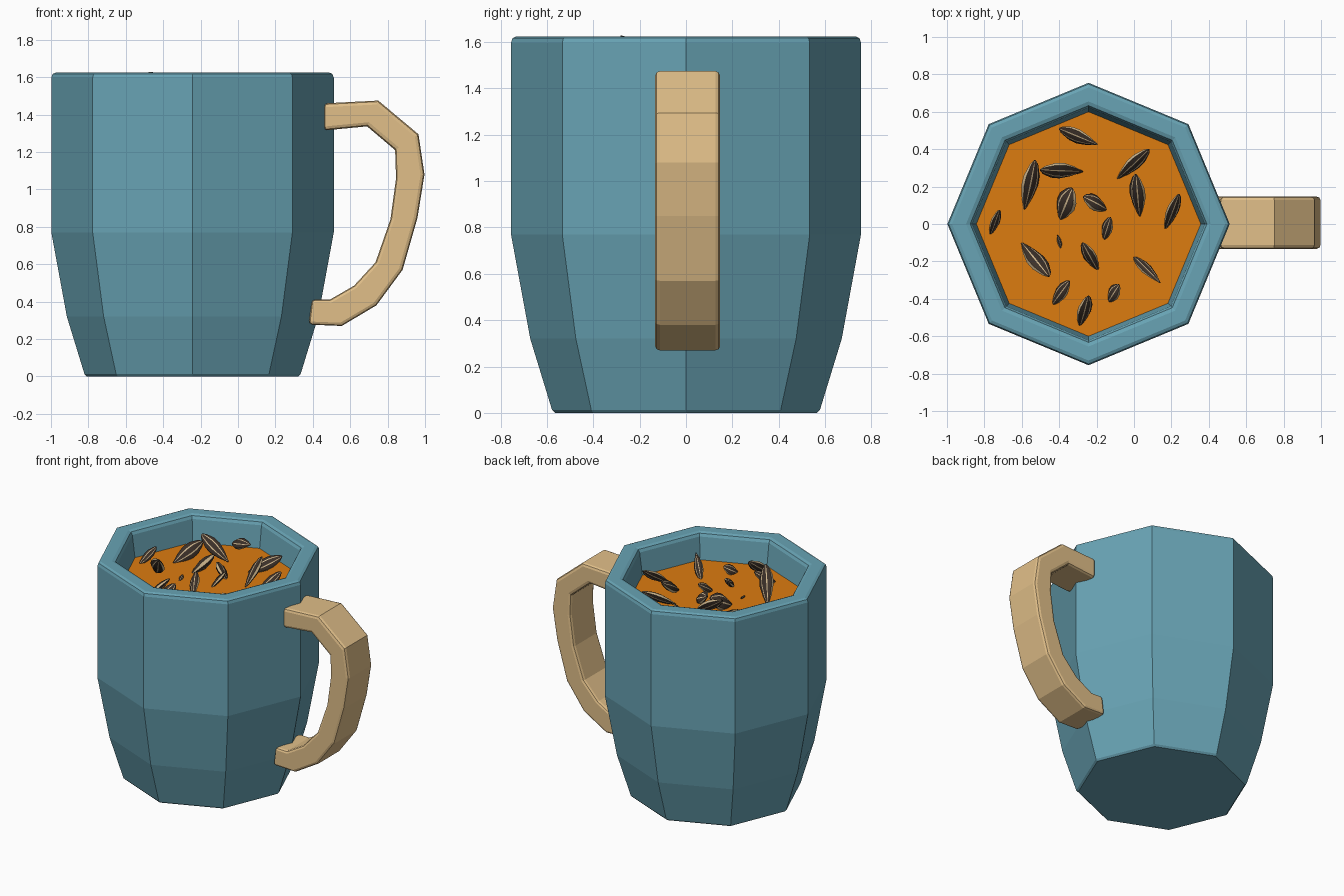
import bpy, bmesh, math
from mathutils import Vector

if "Cube" in bpy.data.objects:
    bpy.data.objects.remove(bpy.data.objects["Cube"])

CX = -0.243      # mug axis
LEVEL = 1.435    # soup surface height


def material(name, rgb):
    m = bpy.data.materials.new(name)
    m.diffuse_color = (*rgb, 1)
    m.use_nodes = True
    m.node_tree.nodes["Principled BSDF"].inputs["Base Color"].default_value = m.diffuse_color
    return m


TEAL = material("teal_glaze", (0.14, 0.37, 0.46))
TAN = material("tan_handle", (0.75, 0.52, 0.25))
ORANGE = material("orange_soup", (0.72, 0.20, 0.005))
DARK = material("dark_shell", (0.045, 0.03, 0.022))
CREAM = material("cream_stripe", (0.62, 0.47, 0.27))


def make_object(name, bm, *mats):
    bmesh.ops.recalc_face_normals(bm, faces=bm.faces)
    me = bpy.data.meshes.new(name)
    bm.to_mesh(me)
    bm.free()
    ob = bpy.data.objects.new(name, me)
    bpy.context.collection.objects.link(ob)
    for m in mats:
        me.materials.append(m)
    return ob


def skin(bm, rings):
    """Bridge closed vertex rings; returns faces with their column index."""
    out = []
    for a, b in zip(rings, rings[1:]):
        n = len(a)
        for i in range(n):
            j = (i + 1) % n
            out.append((bm.faces.new((a[i], a[j], b[j], b[i])), i))
    return out


def octagon(bm, r, z):
    return [bm.verts.new((CX + r * math.cos(i * math.pi / 4),
                          r * math.sin(i * math.pi / 4), z)) for i in range(8)]


# Mug body: eight-sided shell with rounded rim and hollow inside
bm = bmesh.new()
profile = [(0.565, 0), (0.578, 0.013), (0.672, 0.32), (0.755, 0.77),
           (0.755, 1.597), (0.748, 1.617), (0.73, 1.625), (0.655, 1.625),
           (0.633, 1.617), (0.622, 1.597), (0.60, LEVEL), (0.60, 0.77),
           (0.45, 0.12)]
rings = [octagon(bm, r, z) for r, z in profile]
skin(bm, rings)
bm.faces.new(rings[0])
bm.faces.new(rings[-1])
make_object("mug_body", bm, TEAL)

# Soup surface
bm = bmesh.new()
bm.faces.new(octagon(bm, 0.602, LEVEL))
make_object("soup", bm, ORANGE)

# Handle: faceted strap with softened long edges
outer = [(0.46, 1.46), (0.75, 1.475), (0.965, 1.295), (0.997, 1.08), (0.96, 0.85),
         (0.88, 0.57), (0.74, 0.38), (0.555, 0.27), (0.378, 0.277)]
inner = [(0.46, 1.315), (0.69, 1.337), (0.84, 1.21), (0.845, 1.06), (0.815, 0.84),
         (0.735, 0.61), (0.62, 0.485), (0.49, 0.41), (0.395, 0.412)]
bm = bmesh.new()
rings = [[bm.verts.new((x, y, z)) for (x, z), y in
          ((o, -0.133), (o, 0.147), (i, 0.147), (i, -0.133))]
         for o, i in zip(outer, inner)]
skin(bm, rings)
bm.faces.new(rings[0])
bm.faces.new(rings[-1])
handle = make_object("handle", bm, TAN)
bev = handle.modifiers.new("soft_edges", 'BEVEL')
bev.width = 0.02
bev.segments = 2
bev.limit_method = 'ANGLE'
bev.angle_limit = math.radians(65)


# Striped seeds: pointed flattened shells, cream rims and thin stripes
HALF = [-22, 22, 62, 72, 108, 118]
ANGLES = [math.radians(a + h) for h in (0, 180) for a in HALF]
PALE = {0, 2, 4, 6, 8, 10}
SHAPE = [(0.0, 0.12), (0.08, 0.5), (0.3, 0.95), (0.5, 1.0), (0.75, 0.65), (1.0, 0.08)]


def seed(name, a, b, width, roll):
    a, b = Vector(a), Vector(b)
    d = b - a
    side = d.cross(Vector((0, 0, 1))).normalized()
    up = side.cross(d).normalized()
    u = side * math.cos(roll) + up * math.sin(roll)
    v = up * math.cos(roll) - side * math.sin(roll)
    bm = bmesh.new()
    rings = [[bm.verts.new(a + d * t + u * (math.cos(g) * width * s / 2)
                           + v * (math.sin(g) * width * s * 0.26))
              for g in ANGLES] for t, s in SHAPE]
    for f, i in skin(bm, rings):
        f.material_index = 1 if i in PALE else 0
    bm.faces.new(rings[0])
    bm.faces.new(rings[-1])
    ob = make_object(name, bm, DARK, CREAM)
    ob.data.shade_smooth()
    ob.data.set_sharp_from_angle(angle=math.radians(40))


# one tip x, y, z; other tip x, y, z; width
SEEDS = [
    (-0.40, 0.51, 1.47, -0.195, 0.425, 1.54, 0.09),
    (-0.53, 0.34, 1.51, -0.585, 0.075, 1.43, 0.11),
    (-0.50, 0.29, 1.59, -0.275, 0.28, 1.45, 0.10),
    (0.08, 0.40, 1.54, -0.09, 0.24, 1.43, 0.09),
    (0.01, 0.265, 1.57, 0.03, 0.04, 1.43, 0.10),
    (0.24, 0.16, 1.56, 0.165, -0.035, 1.42, 0.08),
    (-0.33, 0.19, 1.52, -0.40, 0.02, 1.42, 0.13),
    (-0.27, 0.145, 1.50, -0.14, 0.075, 1.42, 0.10),
    (-0.125, 0.035, 1.51, -0.165, -0.09, 1.42, 0.07),
    (-0.72, 0.075, 1.52, -0.77, -0.065, 1.42, 0.06),
    (-0.455, -0.28, 1.625, -0.60, -0.10, 1.43, 0.11),
    (-0.41, -0.06, 1.45, -0.38, -0.15, 1.42, 0.03),
    (-0.275, -0.10, 1.52, -0.19, -0.255, 1.42, 0.08),
    (0.0, -0.175, 1.43, 0.14, -0.315, 1.54, 0.07),
    (-0.345, -0.305, 1.53, -0.44, -0.435, 1.42, 0.08),
    (-0.245, -0.385, 1.55, -0.29, -0.55, 1.42, 0.09),
    (-0.08, -0.325, 1.49, -0.14, -0.42, 1.42, 0.08),
]
for k, s in enumerate(SEEDS):
    seed(f"seed_{k + 1}", s[:3], s[3:6], s[6], math.radians(45 if k % 2 else -40))
